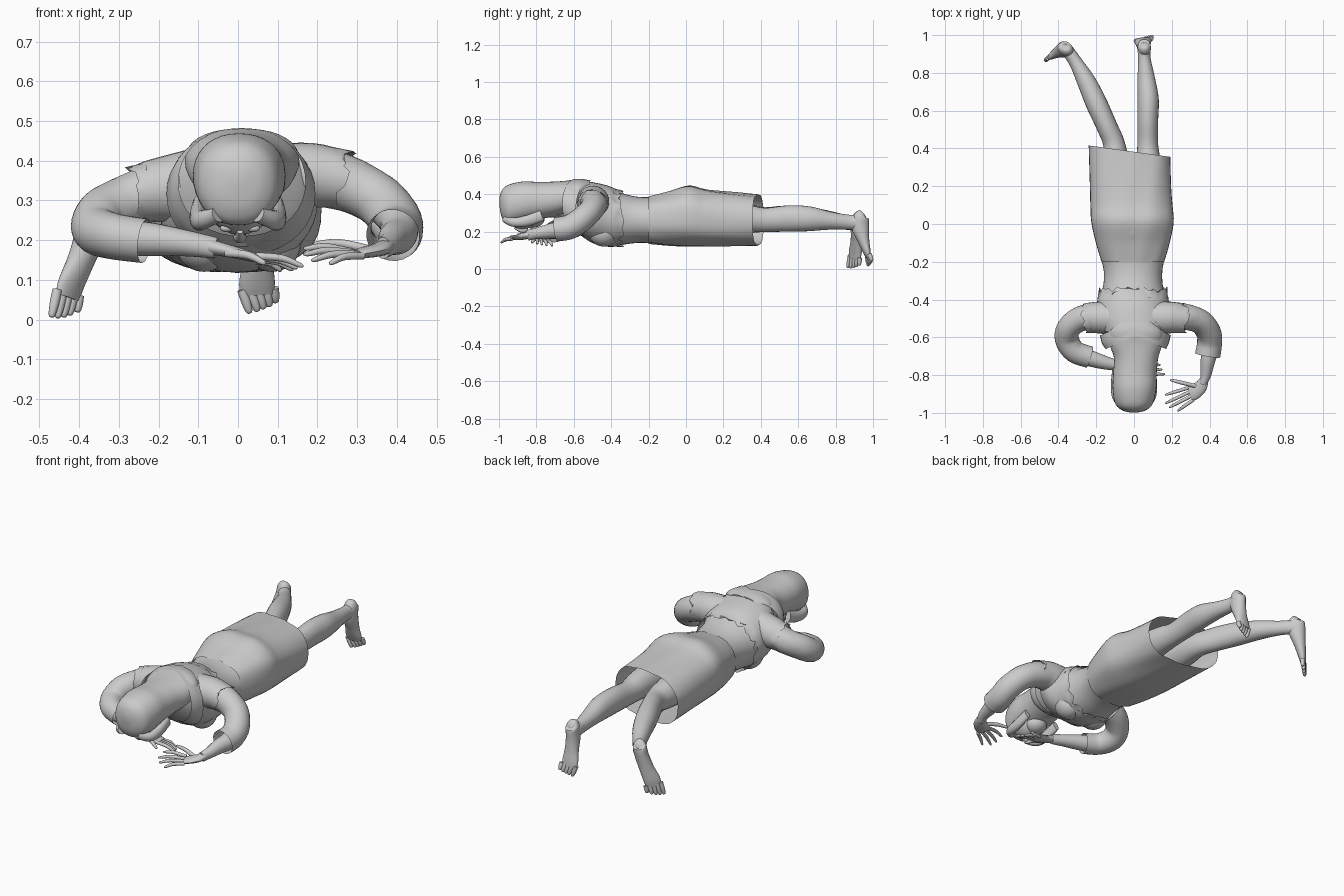
import bpy, math, random
from mathutils import Vector

random.seed(4)


def spline(rings, steps):
    """Catmull-Rom through every ring value."""
    out = []
    for i in range(len(rings) - 1):
        p = [rings[max(0, min(len(rings) - 1, i + k))] for k in (-1, 0, 1, 2)]
        for s in range(steps):
            t = s / steps
            out.append([0.5 * (2 * b + (c - a) * t + (2 * a - 5 * b + 4 * c - d) * t * t
                               + (3 * b - a - 3 * c + d) * t ** 3) for a, b, c, d in zip(*p)])
    return out + [list(rings[-1])]


def build(name, strands, wide=(1, 0, 0), axis=None, n=24, steps=5, power=2.0,
          cap=True, bend=None):
    """Loft rings (x, y, z, half width, half depth) into tubes, one object."""
    verts, faces = [], []
    for rings in strands:
        pts = spline(rings, steps)
        start = len(verts)
        for i, p in enumerate(pts):
            c = Vector(p[:3])
            t = Vector(axis) if axis else (Vector(pts[min(i + 1, len(pts) - 1)][:3])
                                           - Vector(pts[max(i - 1, 0)][:3])).normalized()
            w = Vector(wide)
            u = (w - t * w.dot(t)).normalized()
            v = t.cross(u)
            for k in range(n):
                a = 2 * math.pi * k / n
                cx, cy = math.cos(a), math.sin(a)
                q = (c + u * max(p[3], .002) * math.copysign(abs(cx) ** (2 / power), cx)
                     + v * max(p[4], .002) * math.copysign(abs(cy) ** (2 / power), cy))
                verts.append(bend(q) if bend else q)
        for i in range(len(pts) - 1):
            for k in range(n):
                a, b = start + i * n, start + (i + 1) * n
                faces.append((a + k, a + (k + 1) % n, b + (k + 1) % n, b + k))
        if cap:
            faces.append(tuple(range(start + n - 1, start - 1, -1)))
            faces.append(tuple(range(len(verts) - n, len(verts))))
    me = bpy.data.meshes.new(name)
    me.from_pydata(verts, [], faces)
    for f in me.polygons:
        f.use_smooth = True
    ob = bpy.data.objects.new(name, me)
    bpy.context.collection.objects.link(ob)
    bpy.context.view_layer.objects.active = ob
    ob.select_set(True)
    bpy.ops.object.shade_smooth_by_angle(angle=math.radians(50))
    ob.select_set(False)
    return ob


def bounds(rows, grow=0):
    """Rows of y, x min, x max, z min, z max become rings along y."""
    return [((b + c) / 2, a, (d + e) / 2, (c - b) / 2 + grow, (e - d) / 2 + grow)
            for a, b, c, d, e in rows]


def digits(a, b, tips, r, droop=(0, 0, .008)):
    """Fingers or toes from the knuckle line a-b to each tip."""
    out = []
    for i, tip in enumerate(tips):
        s = Vector(a).lerp(Vector(b), i / max(1, len(tips) - 1))
        e = Vector(tip)
        m = s.lerp(e, .55) + Vector(droop)
        out.append([(*s, r, r), (*m, r * .95, r * .95),
                    (*s.lerp(e, .92), r * .65, r * .65), (*e, .002, .002)])
    return out


def ball(name, loc, size):
    bpy.ops.mesh.primitive_uv_sphere_add(segments=24, ring_count=14, radius=1, location=loc)
    ob = bpy.context.object
    ob.name, ob.scale = name, size
    bpy.ops.object.shade_smooth()
    return ob


Y = (0, 1, 0)

# Torso and bust
torso = [(-.63, -.09, .10, .28, .455), (-.57, -.16, .175, .19, .468), (-.50, -.195, .195, .145, .458),
         (-.42, -.19, .18, .125, .44), (-.34, -.165, .155, .13, .405), (-.25, -.16, .15, .14, .385),
         (-.15, -.185, .17, .135, .39), (-.05, -.21, .195, .125, .428), (.02, -.22, .205, .125, .438),
         (.10, -.22, .195, .13, .41)]
build("torso", [bounds(torso)], axis=Y, n=40, power=2.1)
for s in (-1, 1):
    ball("bust", (s * .085, -.44, .195), (.075, .08, .075))

# Skirt, open at the slanted hem
def hem(q):
    if q.y > .1:
        q.y -= (q.x + .02) * .14 * min(1, (q.y - .1) / .25)
    a = math.atan2(q.z - .27, q.x)
    q.z += .003 * math.sin(7 * a + 9 * q.y)
    return q

skirt = [(-.20, -.170, .158, .137, .384), (-.10, -.2, .187, .128, .41), (.01, -.224, .208, .122, .443),
         (.10, -.229, .202, .122, .424), (.20, -.232, .195, .124, .412), (.385, -.238, .19, .128, .397)]
build("skirt", [bounds(skirt, .002)], axis=Y, n=40, power=2.5, cap=False, bend=hem)

# Short jacket with a ragged lower hem
def ragged(q):
    if q.y > -.37:
        q.y += random.uniform(-.02, .015)
        q.z += random.uniform(-.005, .006)
    return q

jacket = torso[1:4] + [(-.345, -.18, .17, .128, .408)]
build("short_jacket", [bounds(jacket, .006)], axis=Y, n=40, power=2.1, cap=False, bend=ragged)

# Neck, head and face
build("neck", [[(0, -.84, .33, .06, .06), (0, -.7, .335, .06, .06), (0, -.57, .33, .09, .09)]])
ball("face", (.005, -.872, .318), (.092, .1, .105))
ball("jaw", (.005, -.815, .27), (.06, .06, .048))
build("nose", [[(.005, -.915, .225, .008, .01), (.005, -.885, .21, .012, .014),
                (.005, -.862, .207, .017, .013), (.005, -.85, .222, .012, .006)]], n=12)
ball("lips", (.005, -.828, .224), (.024, .013, .009))
for s in (-1, 1):
    ball("eye", (.005 + s * .033, -.905, .23), (.017, .011, .01))

# Hair falling onto the shoulders, with side locks framing the face
hair = [(-.998, -.02, .02, .34, .38), (-.985, -.065, .065, .275, .42), (-.95, -.1, .1, .238, .45),
        (-.87, -.113, .118, .25, .468), (-.79, -.11, .12, .265, .465), (-.71, -.106, .128, .28, .467),
        (-.64, -.128, .148, .30, .472), (-.57, -.13, .15, .34, .481), (-.515, -.08, .09, .41, .472)]
build("hair", [bounds(hair)], axis=Y, n=36, power=2.2)
for s in (-1, 1):
    build("side_lock", [[(s * .05, -.965, .265, .022, .02), (s * .092, -.92, .25, .022, .025),
                         (s * .1, -.85, .258, .022, .03), (s * .1, -.77, .285, .015, .03)]], n=14)

# Pointed collar on the back of the jacket
def chevron(q):
    q.y -= .45 * abs(q.x - .01)
    return q

collar = [(-.59, -.15, .17, .21, .482), (-.55, -.17, .185, .18, .481), (-.505, -.18, .195, .16, .472)]
build("collar", [bounds(collar)], axis=Y, n=36, power=2.1, cap=False, bend=chevron)

# Arms
arms = {
    "left": [(-.12, -.5, .34, .085, .085), (-.26, -.49, .31, .062, .062), (-.34, -.535, .27, .057, .057),
             (-.36, -.61, .222, .048, .05), (-.31, -.68, .208, .046, .046), (-.22, -.715, .202, .042, .042),
             (-.13, -.74, .192, .033, .033), (-.055, -.755, .18, .027, .022)],
    "right": [(.12, -.5, .36, .085, .085), (.25, -.49, .36, .062, .062), (.345, -.51, .315, .057, .057),
              (.40, -.58, .255, .05, .05), (.405, -.65, .215, .047, .047), (.39, -.73, .202, .04, .038),
              (.38, -.8, .19, .03, .028), (.365, -.845, .18, .028, .02)]}
sleeves = {
    "left": [(-.23, -.49, .315, .07, .07), (-.29, -.505, .293, .066, .066), (-.345, -.55, .262, .066, .063),
             (-.355, -.61, .226, .062, .064), (-.315, -.675, .21, .058, .06), (-.235, -.705, .198, .056, .058)],
    "right": [(.22, -.49, .355, .072, .075), (.29, -.495, .335, .068, .068), (.355, -.52, .3, .066, .065),
              (.395, -.575, .253, .066, .066), (.4, -.63, .222, .066, .066), (.39, -.695, .212, .065, .068)]}
for side in arms:
    build(side + "_arm", [arms[side]], wide=(.2, .3, 1))
    build(side + "_sleeve", [sleeves[side]], wide=(.2, .3, 1), cap=False)

    # Torn shoulder cap over the top of each sleeve
    s = -1 if side == "left" else 1
    drop = .035 if s < 0 else 0
    build(side + "_shoulder_cap", [[(s * .1, -.5, .35 - drop / 3, .095, .09),
                                    (s * .19, -.495, .362 - drop, .082, .084),
                                    (s * .265, -.5, .35 - drop, .072, .078)]],
          wide=(.2, .3, 1), cap=False,
          bend=lambda q: q + Vector((random.uniform(-.01, .02) if abs(q.x) > .24 else 0, 0, 0)))

# Hands
palm = [(-.07, -.755, .183, .024, .02), (-.02, -.765, .172, .034, .016), (.035, -.765, .158, .04, .013),
        (.055, -.765, .154, .036, .009)]
build("left_hand", [palm] + digits((.045, -.795, .16), (.045, -.735, .148),
      [(.165, -.795, .135), (.15, -.77, .13), (.14, -.745, .126), (.11, -.715, .124)], .0095)
      + digits((-.03, -.785, .168), (-.03, -.785, .168), [(.07, -.825, .142)], .011),
      wide=(0, 1, 0), n=14)
palm = [(.37, -.83, .183, .026, .02), (.35, -.865, .175, .036, .017), (.315, -.89, .168, .042, .014),
        (.295, -.9, .165, .038, .01)]
build("right_hand", [palm] + digits((.285, -.868, .17), (.315, -.93, .16),
      [(.165, -.905, .18), (.165, -.95, .165), (.185, -.972, .15), (.23, -.99, .142)], .0095)
      + digits((.335, -.86, .175), (.335, -.86, .175), [(.19, -.825, .192)], .011),
      wide=(.4, -.9, 0), n=14)

# Legs
build("left_leg", [[(-.10, .05, .275, .09, .1), (-.10, .3, .27, .075, .082), (-.105, .42, .265, .058, .066),
                    (-.145, .52, .27, .055, .068), (-.195, .63, .27, .057, .065), (-.25, .75, .262, .05, .052),
                    (-.305, .85, .25, .036, .04), (-.345, .91, .245, .033, .04),
                    (-.365, .94, .245, .028, .036)]])
build("right_leg", [[(.075, .05, .275, .09, .1), (.075, .3, .27, .07, .078), (.073, .42, .262, .055, .065),
                     (.073, .55, .27, .055, .07), (.075, .66, .268, .056, .066), (.065, .77, .258, .046, .048),
                     (.055, .87, .25, .034, .04), (.053, .92, .25, .033, .041),
                     (.055, .95, .25, .028, .036)]])

# Feet pointing down onto their toes
build("left_foot", [[(-.36, .94, .292, .018, .018), (-.36, .93, .278, .034, .042),
                     (-.367, .922, .225, .036, .046), (-.395, .915, .15, .038, .031),
                     (-.42, .905, .09, .043, .021), (-.43, .9, .055, .04, .014)]]
      + digits((-.455, .878, .075), (-.4, .93, .06),
               [(-.47, .865, .005), (-.455, .88, .003), (-.44, .895, .005), (-.425, .91, .01),
                (-.405, .925, .018)], .0125, (0, 0, 0)), wide=(.7, .7, 0), n=20)
build("right_foot", [[(.055, .95, .296, .018, .018), (.055, .938, .28, .034, .042),
                      (.053, .932, .225, .035, .047), (.05, .95, .15, .038, .031),
                      (.048, .966, .095, .045, .021), (.048, .975, .065, .042, .014)]]
      + digits((.01, .968, .075), (.09, .98, .08),
               [(.03, .975, .015), (.05, .98, .02), (.065, .985, .026), (.08, .99, .032),
                (.095, .995, .042)], .0125, (0, 0, 0)), wide=(1, .1, 0), n=20)
